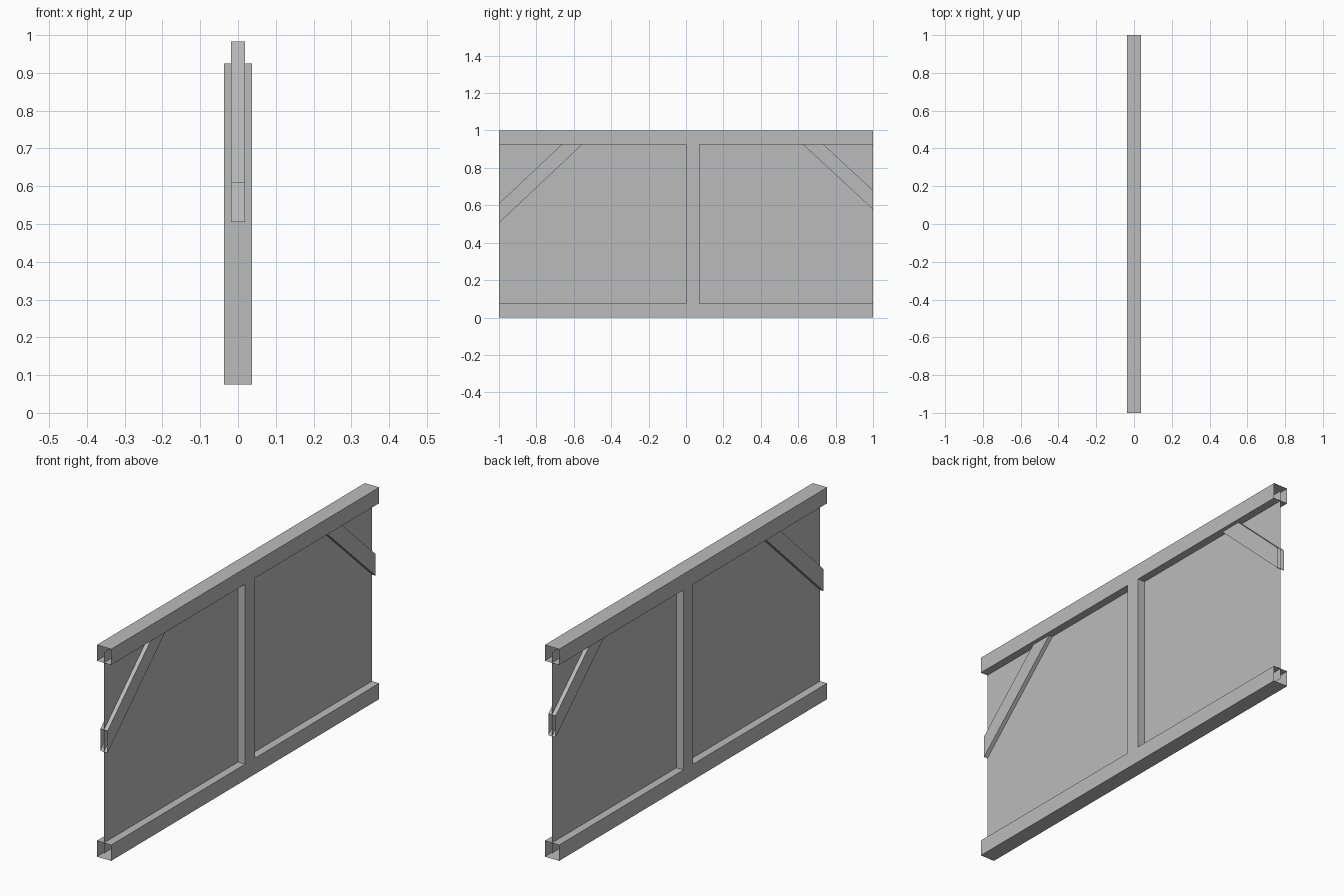
import bpy
import bmesh
from mathutils import Vector

cube = bpy.data.objects.get("Cube")
if cube:
    bpy.data.objects.remove(cube, do_unlink=True)

grey = bpy.data.materials.new("plain grey")
grey.use_nodes = True
grey.diffuse_color = (0.5, 0.5, 0.5, 1)
grey.node_tree.nodes["Principled BSDF"].inputs["Base Color"].default_value = (0.5, 0.5, 0.5, 1)

RAIL = 0.075          # side of the square rail and post section
HALF = RAIL / 2
BRACE_HALF = 0.019


def finish(name, bm):
    bmesh.ops.recalc_face_normals(bm, faces=bm.faces)
    mesh = bpy.data.meshes.new(name)
    bm.to_mesh(mesh)
    bm.free()
    mesh.materials.append(grey)
    obj = bpy.data.objects.new(name, mesh)
    bpy.context.collection.objects.link(obj)
    return obj


def open_tube(name, start, end, half):
    """Thin-skinned box tube, open at both ends; start and end are edge pairs in (y, z)."""
    bm = bmesh.new()
    rings = []
    for a, b in (start, end):
        rings.append([bm.verts.new((x, p[0], p[1]))
                      for x, p in ((-half, a), (half, a), (half, b), (-half, b))])
    for i in range(4):
        j = (i + 1) % 4
        bm.faces.new((rings[0][i], rings[0][j], rings[1][j], rings[1][i]))
    return finish(name, bm)


# Thin sheet panel running between the rails
bm = bmesh.new()
bm.faces.new([bm.verts.new((0, y, z)) for y, z in
              ((-1, 0.025), (1, 0.025), (1, 0.975), (-1, 0.975))])
finish("panel", bm)

# Top and bottom rails
for name, z in (("bottom_rail", 0), ("top_rail", 1 - RAIL)):
    open_tube(name, ((-1, z), (-1, z + RAIL)), ((1, z), (1, z + RAIL)), HALF)

# Upright post between the rails
open_tube("post", ((0, RAIL), (0.072, RAIL)), ((0, 1 - RAIL), (0.072, 1 - RAIL)), HALF)


# Diagonal corner braces: cut upright at the wall end, square inside the top rail
def brace(name, side, low, high, top_y):
    foot = Vector((side, low))
    tip = Vector((side * top_y, 0.928))
    along = (tip - foot).normalized()
    across = Vector((side * along.y, abs(along.x)))
    tip_high = tip + across * (high - low) * abs(along.x)
    open_tube(name, (foot, Vector((side, high))), (tip, tip_high), BRACE_HALF)


brace("front_brace", -1, 0.505, 0.609, 0.552)
brace("back_brace", 1, 0.578, 0.68, 0.622)
